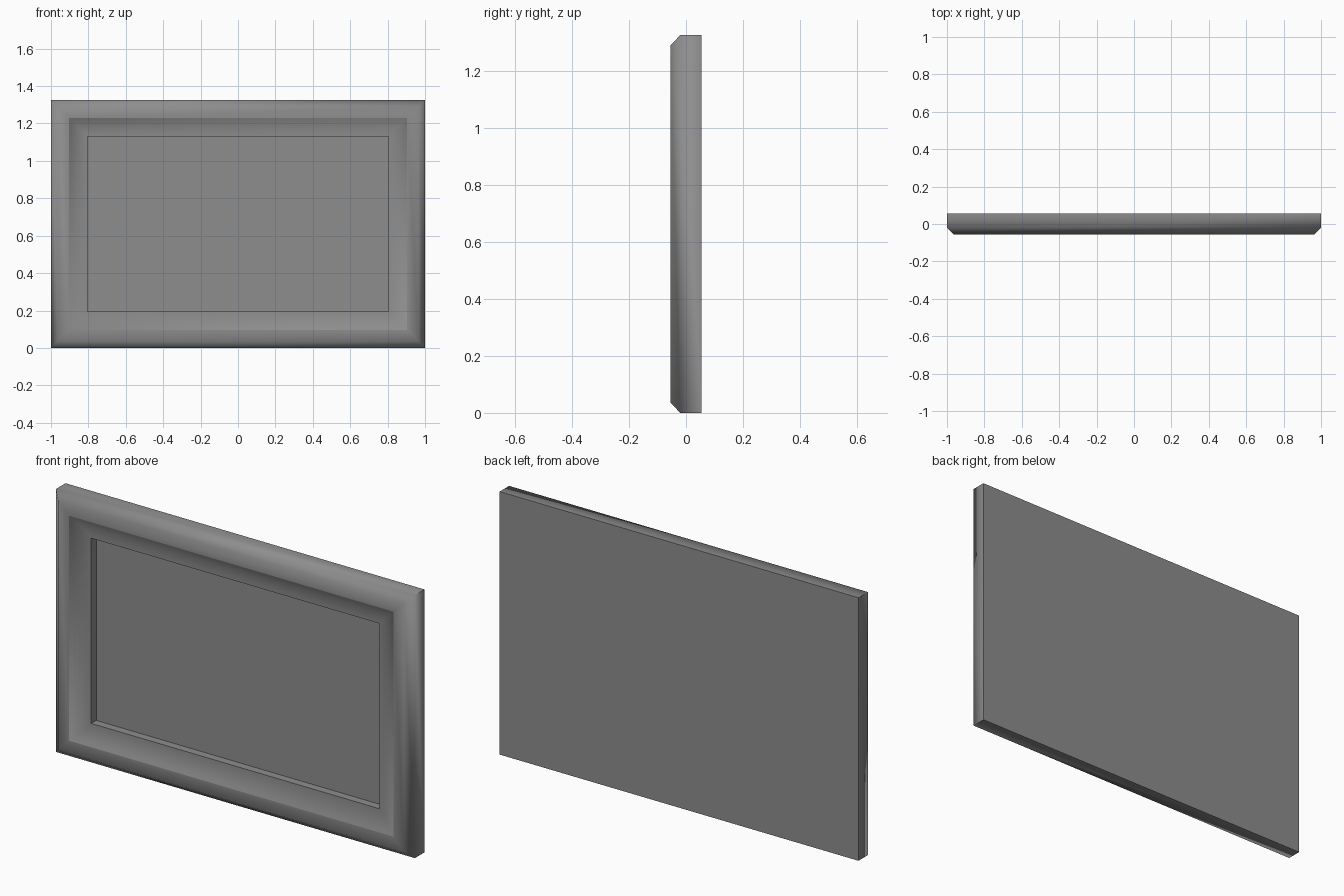
import bpy, bmesh, math

cube = bpy.data.objects.get("Cube")
if cube:
    bpy.data.objects.remove(cube)

WIDTH, HEIGHT = 2.0, 1.325
BACK, SHOULDER, FRONT = 0.055, -0.02, -0.055
PANEL_Y, OPENING, LIP = 0.02, 0.196, 0.096

grey = bpy.data.materials.new("Grey")
grey.use_nodes = True
colour = (0.27, 0.27, 0.27, 1)
grey.diffuse_color = colour
grey.node_tree.nodes["Principled BSDF"].inputs["Base Color"].default_value = colour


def ring(bm, inset, y):
    """Rectangle of four vertices, inset from the outer edge."""
    x, z = WIDTH / 2 - inset, HEIGHT - inset
    return [bm.verts.new(p) for p in ((-x, y, inset), (x, y, inset), (x, y, z), (-x, y, z))]


def build(name, profile, sharp):
    """Join mitred rings of (inset, y), cap the ends, harden the chosen rings."""
    bm = bmesh.new()
    rings = [ring(bm, *p) for p in profile]
    for a, b in zip(rings, rings[1:]):
        for i in range(4):
            j = (i + 1) % 4
            bm.faces.new((a[i], a[j], b[j], b[i]))
    bm.faces.new(rings[0][::-1])
    bm.faces.new(rings[-1])
    bmesh.ops.recalc_face_normals(bm, faces=bm.faces)
    for f in bm.faces:
        f.smooth = True
    for e in bm.edges:
        if e.calc_face_angle(0) > math.radians(65):
            e.smooth = False
    for k in sharp:
        for i in range(4):
            bm.edges.get((rings[k][i], rings[k][(i + 1) % 4])).smooth = False
    mesh = bpy.data.meshes.new(name)
    bm.to_mesh(mesh)
    bm.free()
    mesh.materials.append(grey)
    bpy.context.collection.objects.link(bpy.data.objects.new(name, mesh))


# Moulded frame: sides, chamfer, flat lip, hollow cove, rebate wall
STEPS = 6
depth, run = SHOULDER - FRONT, OPENING - LIP
start = 2 * math.atan(depth / run)
radius = run / math.sin(start)
cove = []
for i in range(STEPS + 1):
    a = start * (1 - i / STEPS)
    cove.append((OPENING - radius * math.sin(a), SHOULDER - radius * (1 - math.cos(a))))
outer = [(0, BACK), (0, SHOULDER), (0.036, FRONT)]
profile = outer + cove + [(OPENING, PANEL_Y)]
build("frame", profile, sharp=(0, 3, 3 + STEPS, 4 + STEPS))
